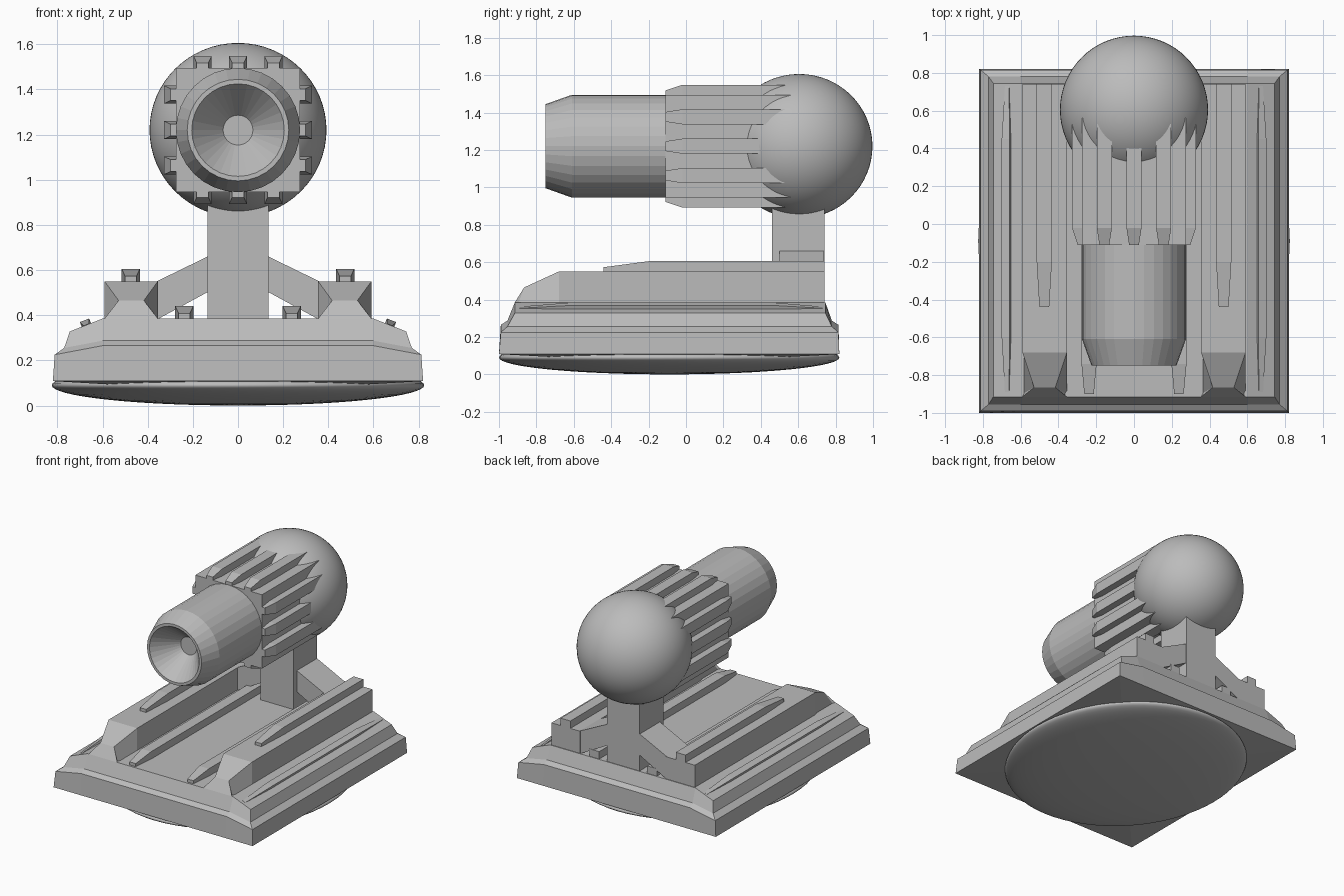
import bpy, bmesh, math
from mathutils import Matrix, Vector

if "Cube" in bpy.data.objects:
    bpy.data.objects.remove(bpy.data.objects["Cube"])

grey = bpy.data.materials.new("plain_grey")
grey.diffuse_color = (0.5, 0.5, 0.5, 1)
grey.use_nodes = True
grey.node_tree.nodes["Principled BSDF"].inputs["Base Color"].default_value = grey.diffuse_color
AXIS_Z = 1.22          # height of the barrel and ball axis


def finish(bm, name, smooth=False):
    bmesh.ops.remove_doubles(bm, verts=bm.verts, dist=1e-5)
    bmesh.ops.recalc_face_normals(bm, faces=bm.faces)
    me = bpy.data.meshes.new(name)
    bm.to_mesh(me)
    bm.free()
    me.materials.append(grey)
    for p in me.polygons:
        p.use_smooth = smooth
    ob = bpy.data.objects.new(name, me)
    bpy.context.collection.objects.link(ob)
    return ob


def loft(name, rings, matrix=None, caps=True):
    """Skin between rings of points that all have the same count."""
    bm = bmesh.new()
    loops = [[bm.verts.new(p) for p in r] for r in rings]
    n = len(loops[0])
    for a, b in zip(loops, loops[1:]):
        for i in range(n):
            j = (i + 1) % n
            bm.faces.new((a[i], a[j], b[j], b[i]))
    if caps:
        bm.faces.new(loops[0])
        bm.faces.new(loops[-1])
    if matrix:
        bm.transform(matrix)
    return finish(bm, name)


def bar(name, stations, matrix=None):
    """Bar along y; each station is (y, x centre, half width, z low, z high)."""
    return loft(name, [[(x - w, y, lo), (x + w, y, lo), (x + w, y, hi), (x - w, y, hi)]
                       for y, x, w, lo, hi in stations], matrix)


def lathe(name, profile, n=32):
    """Revolve (y, radius) points around the barrel axis."""
    return loft(name, [[(r * math.cos(2 * math.pi * i / n), y, AXIS_Z + r * math.sin(2 * math.pi * i / n))
                        for i in range(n)] for y, r in profile])


def ellipsoid(name, centre, radii):
    bm = bmesh.new()
    bmesh.ops.create_uvsphere(bm, u_segments=64, v_segments=32, radius=1)
    bm.transform(Matrix.Translation(centre) @ Matrix.Diagonal((*radii, 1)))
    return finish(bm, name, True)


# Crowned base plate with a stepped edge
def plate_ring(x, y0, y1, z_edge, z_mid):
    m = 0.6
    return [(-x, y0, z_edge), (-m, y0, z_mid), (m, y0, z_mid), (x, y0, z_edge),
            (x, y1, z_edge), (m, y1, z_mid), (-m, y1, z_mid), (-x, y1, z_edge)]


rings = [plate_ring(0.82, -1.0, 0.82, 0.108, 0.108),
         plate_ring(0.812, -0.99, 0.815, 0.225, 0.265),
         plate_ring(0.77, -0.955, 0.78, 0.255, 0.287),
         plate_ring(0.745, -0.915, 0.745, 0.328, 0.385)]
bm = bmesh.new()
loops = [[bm.verts.new(p) for p in r] for r in rings]
for a, b in zip(loops, loops[1:]):
    for i in range(8):
        j = (i + 1) % 8
        bm.faces.new((a[i], a[j], b[j], b[i]))
t = loops[-1]
for ids in ((0, 1, 6, 7), (1, 2, 5, 6), (2, 3, 4, 5)):
    bm.faces.new([t[i] for i in ids])
apex = bm.verts.new((0, -0.09, 0.06))      # shallow pyramid underside
for i in range(8):
    bm.faces.new((loops[0][i], loops[0][(i + 1) % 8], apex))
finish(bm, "base_plate")

# Shallow dished disc below the plate
ellipsoid("underside_disc", (0, -0.09, 0.09), (0.825, 0.91, 0.09))

# Rails, ridges and braces, mirrored left and right
for s, side in ((-1, "left"), (1, "right")):
    bm_x = s * 0.473
    loft("large_rail_" + side, [
        [(bm_x - 0.118, -0.915, 0.37), (bm_x + 0.118, -0.915, 0.37),
         (bm_x + 0.118, -0.915, 0.385), (bm_x - 0.118, -0.915, 0.385)],
        [(bm_x - 0.118, -0.9, 0.37), (bm_x + 0.118, -0.9, 0.37),
         (bm_x + 0.056, -0.865, 0.465), (bm_x - 0.056, -0.865, 0.465)],
        [(bm_x - 0.118, -0.68, 0.37), (bm_x + 0.118, -0.68, 0.37),
         (bm_x + 0.118, -0.68, 0.55), (bm_x - 0.118, -0.68, 0.55)],
        [(bm_x - 0.118, 0.74, 0.37), (bm_x + 0.118, 0.74, 0.37),
         (bm_x + 0.118, 0.74, 0.55), (bm_x - 0.118, 0.74, 0.55)]])
    bar("rail_ridge_" + side, [(-0.44, s * 0.475, 0.026, 0.54, 0.573),
                               (-0.2, s * 0.475, 0.04, 0.54, 0.605),
                               (0.74, s * 0.475, 0.04, 0.54, 0.605)])
    bar("inner_rail_" + side, [(-0.9, s * 0.238, 0.025, 0.375, 0.408),
                               (-0.74, s * 0.238, 0.04, 0.375, 0.44),
                               (0.74, s * 0.238, 0.04, 0.375, 0.44)])
    # Sliver ridge lying on the sloped shoulder, tapered at both ends
    tilt = Matrix.Translation((s * 0.672, 0, 0.357)) @ Matrix.Rotation(s * 0.37, 4, 'Y')
    bar("shoulder_ridge_" + side, [(-0.89, 0, 0.012, -0.02, 0.001), (-0.6, 0, 0.022, -0.02, 0.022),
                                   (0.45, 0, 0.022, -0.02, 0.022), (0.73, 0, 0.012, -0.02, 0.001)], tilt)
    outline = [(0.12, 0.667), (0.36, 0.55), (0.36, 0.38), (0.12, 0.51)]
    loft("post_brace_" + side, [[(s * x, y, z) for x, z in outline] for y in (0.5, 0.738)])

# Upright post and ball
bar("support_post", [(0.46, 0, 0.135, 0.375, 1.0), (0.74, 0, 0.135, 0.375, 1.0)])
ellipsoid("rear_ball", (0, 0.605, AXIS_Z), (0.392, 0.392, 0.386))

# Square finned block around the barrel
bar("finned_block", [(-0.11, 0, 0.275, AXIS_Z - 0.275, AXIS_Z + 0.275),
                     (0.56, 0, 0.275, AXIS_Z - 0.275, AXIS_Z + 0.275)])
for k in range(4):
    turn = Matrix.Translation((0, 0, AXIS_Z)) @ Matrix.Rotation(k * math.pi / 2, 4, 'Y')
    for x in (-0.157, 0, 0.157):
        bar("cooling_fin", [(-0.11, x, 0.026, 0.26, 0.298), (-0.02, x, 0.04, 0.26, 0.328),
                            (0.53, x, 0.04, 0.26, 0.328)], turn)

# Barrel with chamfered muzzle and conical bore
lathe("barrel", [(0.1, 0.275), (-0.61, 0.275), (-0.75, 0.225),
                 (-0.75, 0.205), (-0.58, 0.066)])
